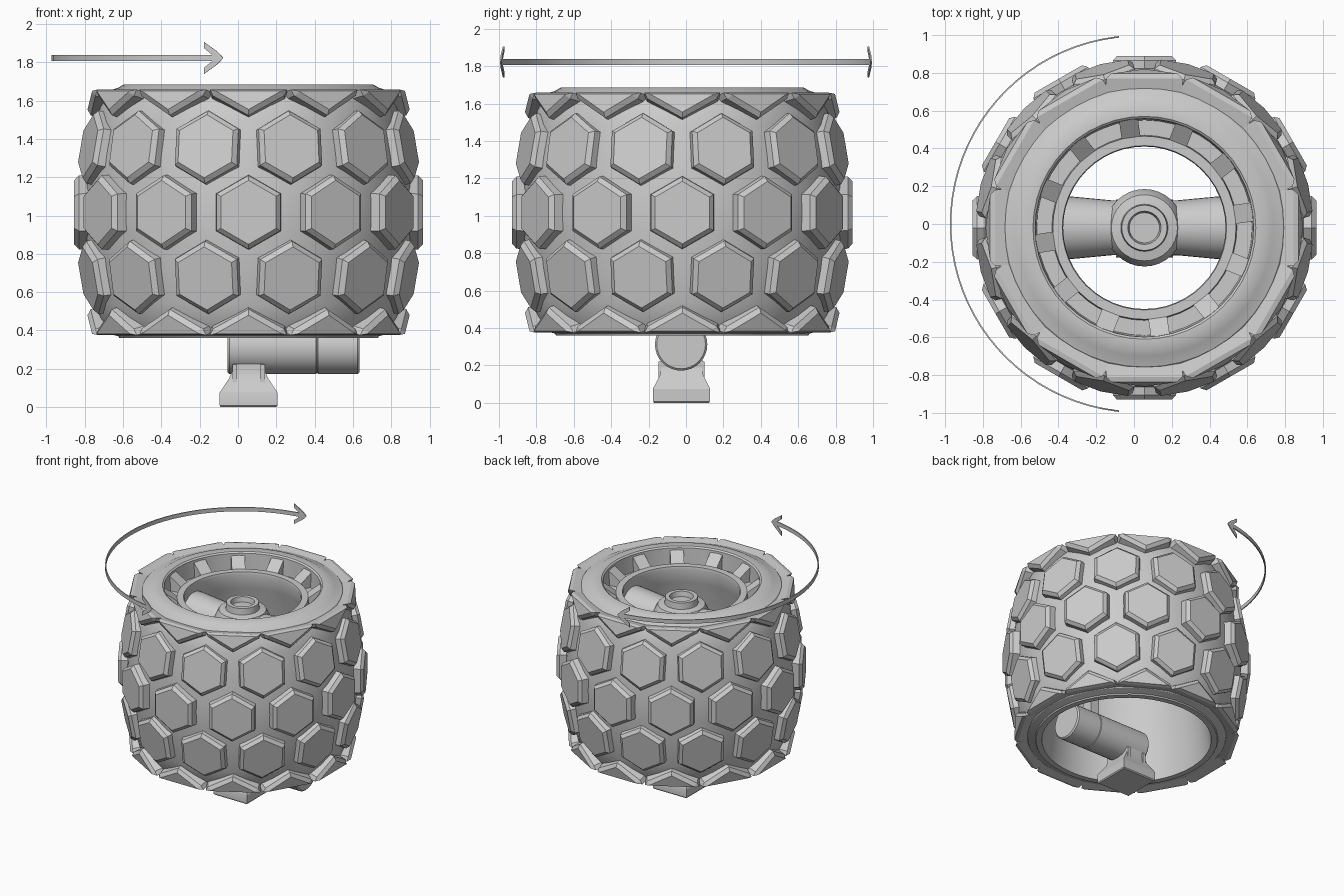
import bpy, bmesh, math
from mathutils import Vector, Matrix

if "Cube" in bpy.data.objects:
    bpy.data.objects.remove(bpy.data.objects["Cube"])

CX, CY, MID = 0.055, -0.02, 1.017   # wheel axis and mid height
AX = Vector((CX, CY, 0))

grey = bpy.data.materials.new("plain grey")
grey.diffuse_color = (0.6, 0.6, 0.6, 1)
grey.use_nodes = True
grey.node_tree.nodes["Principled BSDF"].inputs["Base Color"].default_value = grey.diffuse_color


def finish(bm, name, angle=30):
    bmesh.ops.recalc_face_normals(bm, faces=bm.faces)
    me = bpy.data.meshes.new(name)
    bm.to_mesh(me)
    bm.free()
    ob = bpy.data.objects.new(name, me)
    bpy.context.collection.objects.link(ob)
    me.materials.append(grey)
    bpy.ops.object.select_all(action='DESELECT')
    ob.select_set(True)
    bpy.context.view_layer.objects.active = ob
    bpy.ops.object.shade_smooth_by_angle(angle=math.radians(angle))
    return ob


def loft(bm, rings, cap=True, wrap=False):
    """Skin a list of closed point rings."""
    vs = [[bm.verts.new(p) for p in r] for r in rings]
    n = len(vs[0])
    pairs = list(zip(vs, vs[1:])) + ([(vs[-1], vs[0])] if wrap else [])
    for a, b in pairs:
        for i in range(n):
            j = (i + 1) % n
            bm.faces.new((a[i], a[j], b[j], b[i]))
    if cap and not wrap:
        bm.faces.new(vs[0])
        bm.faces.new(vs[-1])


def lathe(bm, profile, seg=48, origin=AX, rot=None, wrap=False):
    """Revolve (radius, height) points about z, optionally rotated."""
    rot = rot or Matrix.Identity(3)
    loft(bm, [[origin + rot @ Vector((r * math.cos(2 * math.pi * i / seg),
                                      r * math.sin(2 * math.pi * i / seg), z))
               for i in range(seg)] for r, z in profile], wrap=wrap)


def box(bm, lo, hi):
    (a, b, c), (d, e, f) = lo, hi
    loft(bm, [[Vector(p) for p in ((a, b, z), (d, b, z), (d, e, z), (a, e, z))] for z in (c, f)])


# tyre body and rim, one closed section
bm = bmesh.new()
lathe(bm, [
    (0.63, 0.36), (0.675, 0.36), (0.68, 0.37), (0.735, 0.385), (0.765, 0.42),
    (0.80, 0.54), (0.832, 0.72), (0.852, 0.90), (0.856, 1.017), (0.852, 1.13),
    (0.832, 1.31), (0.80, 1.49), (0.765, 1.615), (0.735, 1.65), (0.68, 1.668),
    (0.65, 1.685), (0.59, 1.685), (0.578, 1.675), (0.57, 1.54), (0.49, 1.54),
    (0.485, 1.59), (0.435, 1.59), (0.43, 1.57), (0.455, 1.45), (0.51, 1.25),
    (0.56, 0.95), (0.60, 0.6), (0.62, 0.42)], wrap=True)
finish(bm, "tyre_and_rim")

# hexagonal tread blocks, three rows
bm = bmesh.new()


def block(bm, outline, ang, radius, z, tilt):
    """outline(inset) gives (s, t) points; stack three rings into a chamfered pad."""
    out = Vector((math.cos(ang), math.sin(ang), 0))
    side = Vector((-out.y, out.x, 0))
    zax = Vector((0, 0, 1))
    n = out * math.cos(tilt) + zax * math.sin(tilt)
    up = zax * math.cos(tilt) - out * math.sin(tilt)
    o = AX + out * radius + zax * z
    loft(bm, [[o - n * d + side * s + up * t for s, t in outline(k)]
              for k, d in ((0.03, 0.0), (0.004, 0.024), (0.0, 0.11))])


def hexagon(inset):
    r = 0.197 - inset
    return [(r * math.sin(i * math.pi / 3), r * math.cos(i * math.pi / 3)) for i in range(6)]


for row in (-1, 0, 1):
    for i in range(12):
        a = math.radians(30 * i + (15 if row else 0))
        block(bm, hexagon, a, 0.91 - 0.042 * abs(row), MID + 0.345 * row,
              math.radians(10) * row)
finish(bm, "tread_blocks", 15)

# cut-off hexagons along both shoulders
bm = bmesh.new()
for sgn in (-1, 1):
    def half_hex(k, sgn=sgn):
        pts = [(0, -0.10 + k), (0.19 - k, 0.008 + k * 0.5), (0.205 - k, 0.045 - k * 0.5),
               (-0.205 + k, 0.045 - k * 0.5), (-0.19 + k, 0.008 + k * 0.5)]
        return [(s, t * sgn) for s, t in pts]
    for i in range(12):
        block(bm, half_hex, math.radians(30 * i), 0.824, MID + 0.605 * sgn,
              math.radians(14) * sgn)
finish(bm, "shoulder_blocks", 15)

# sloping ribs in the rim groove
bm = bmesh.new()
for i in range(12):
    a = math.radians(8.4 + 30 * i)
    out = Vector((math.cos(a), math.sin(a), 0))
    side = Vector((-out.y, out.x, 0))
    loft(bm, [[AX + out * r + side * s + Vector((0, 0, z)) for r, z in
               ((0.585, 1.665), (0.48, 1.588), (0.48, 1.52), (0.585, 1.52))]
              for s in (-0.05, 0.05)])
finish(bm, "rim_ribs")

# hub with recessed centre
bm = bmesh.new()
lathe(bm, [(0.16, 1.22), (0.205, 1.26), (0.205, 1.43), (0.175, 1.49), (0.125, 1.50),
           (0.12, 1.55), (0.088, 1.55), (0.08, 1.51)], seg=32)
finish(bm, "hub")

# flared spoke bar across the rim
ALONG_X = Matrix.Rotation(math.pi / 2, 3, 'Y')
bm = bmesh.new()
lathe(bm, [(0.17, -0.5), (0.165, -0.38), (0.145, -0.17), (0.145, 0.17), (0.165, 0.38), (0.17, 0.5)],
      seg=32, origin=Vector((CX, CY, 1.34)), rot=ALONG_X)
finish(bm, "spoke_bar")

# motor cylinder in two lengths with a groove between
bm = bmesh.new()
lathe(bm, [(0.13, -0.055), (0.14, -0.045), (0.14, 0.408), (0.134, 0.411), (0.134, 0.415),
           (0.14, 0.418), (0.14, 0.625), (0.13, 0.635)],
      seg=32, origin=Vector((0, -0.026, 0.312)), rot=ALONG_X)
finish(bm, "motor_cylinder")

# post joining motor and spoke bar
bm = bmesh.new()
box(bm, (0.36, CY - 0.045, 0.4), (0.44, CY + 0.045, 1.3))
finish(bm, "support_post")

# foot: square base tapering to the motor
bm = bmesh.new()
loft(bm, [[Vector((CX + sx * hx, -0.024 + sy * hy, z)) for sx, sy in
           ((-1, -1), (1, -1), (1, 1), (-1, 1))]
          for z, hx, hy in ((0, 0.144, 0.146), (0.008, 0.151, 0.153), (0.075, 0.151, 0.153),
                            (0.09, 0.142, 0.145), (0.15, 0.102, 0.115), (0.2, 0.08, 0.108),
                            (0.29, 0.08, 0.12))])
for sx in (-1, 1):
    x = CX + sx * 0.072
    box(bm, (x - 0.013, -0.148, 0.05), (x + 0.013, 0.1, 0.222))
finish(bm, "foot")

# curved double-headed arrow, an upright thin band
bm = bmesh.new()
AC, ZA, HALF, T = Vector((0.025, 0, 0)), 1.823, 0.016, 0.004
A0, A1 = math.radians(96), math.radians(264)


def band(pts):
    """pts: (angle, z low, z high) along the band."""
    rings = []
    for a, lo, hi in pts:
        d = Vector((math.cos(a), math.sin(a), 0))
        rings.append([AC + d * r + Vector((0, 0, z)) for r, z in
                      ((0.996 - T, lo), (0.996 + T, lo), (0.996 + T, hi), (0.996 - T, hi))])
    loft(bm, rings)


N = 40
band([(A0 + 0.02 + (A1 - A0 - 0.04) * i / N, ZA - HALF, ZA + HALF) for i in range(N + 1)])
for tip, d in ((A0, 1), (A1, -1)):
    for s in (-1, 1):
        barb = []
        for a, lo, hi in ((0.0, -0.003, 0.003), (0.03, -0.005, 0.034), (0.1, 0.052, 0.083)):
            z1, z2 = sorted((ZA + s * lo, ZA + s * hi))
            barb.append((tip + d * a, z1, z2))
        band(barb)
finish(bm, "rotation_arrow")
